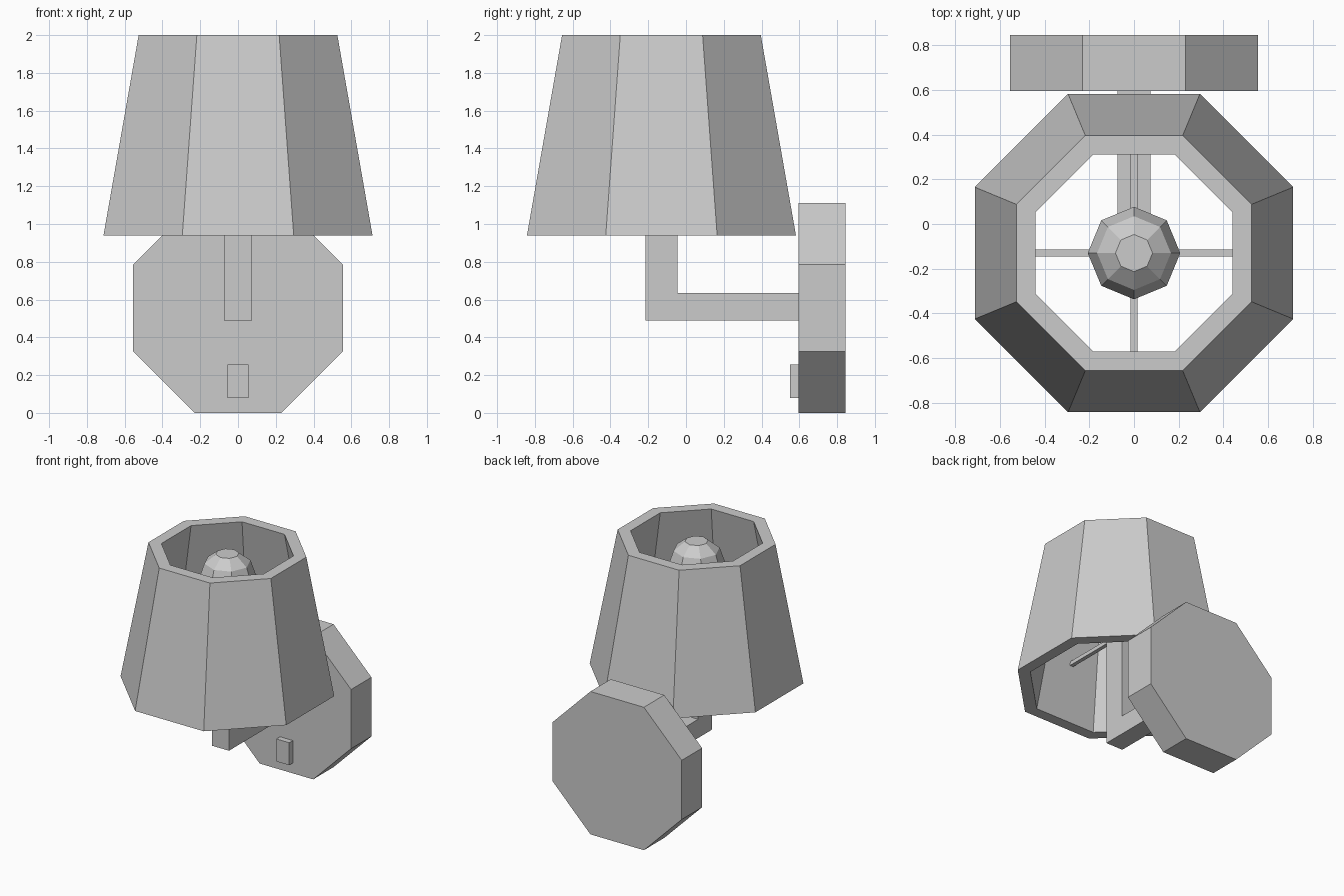
import bpy, bmesh, math
from mathutils import Matrix

cube = bpy.data.objects.get("Cube")
if cube:
    bpy.data.objects.remove(cube, do_unlink=True)

GREY = (0.6, 0.6, 0.6, 1)
grey = bpy.data.materials.new("light_grey")
grey.use_nodes = True
grey.diffuse_color = GREY
grey.node_tree.nodes["Principled BSDF"].inputs["Base Color"].default_value = GREY

AXIS_Y = -0.13           # vertical axis of shade, bulb and post
FLAT = math.cos(math.pi / 8)   # apothem to corner radius of an octagon


def finish(name, bm):
    bmesh.ops.recalc_face_normals(bm, faces=bm.faces)
    mesh = bpy.data.meshes.new(name)
    bm.to_mesh(mesh)
    bm.free()
    mesh.materials.append(grey)
    obj = bpy.data.objects.new(name, mesh)
    bpy.context.collection.objects.link(obj)
    return obj


def box(bm, lo, hi):
    size = [b - a for a, b in zip(lo, hi)]
    mid = [(a + b) / 2 for a, b in zip(lo, hi)]
    bmesh.ops.create_cube(bm, size=1, matrix=Matrix.Translation(mid) @ Matrix.Diagonal((*size, 1)))


def lathe(name, profile, turn, closed):
    """Eight-sided lathe of (radius, height) points; open profiles get end caps."""
    bm = bmesh.new()
    rings = [[bm.verts.new((r * math.cos(turn + i * math.pi / 4),
                            AXIS_Y + r * math.sin(turn + i * math.pi / 4), z))
              for i in range(8)] for r, z in profile]
    pairs = list(zip(rings, rings[1:]))
    if closed:
        pairs.append((rings[-1], rings[0]))
    else:
        bm.faces.new(rings[0])
        bm.faces.new(rings[-1])
    for a, b in pairs:
        for i in range(8):
            j = (i + 1) % 8
            bm.faces.new((a[i], a[j], b[j], b[i]))
    return finish(name, bm)


# Hollow tapered shade
shade = [(0.712, 0.94), (0.526, 2.0), (0.44, 2.0), (0.626, 0.94)]
lathe("shade", [(r / FLAT, z) for r, z in shade], math.pi / 8, True)

# Faceted bulb on a short neck
lathe("bulb", [(0.083, 1.38), (0.083, 1.57), (0.165, 1.655), (0.207, 1.78),
               (0.165, 1.905), (0.083, 1.97)], 0, False)

# Crossed spokes carrying the shade
bm = bmesh.new()
for dx, dy in ((0.555, 0.015), (0.015, 0.555)):
    box(bm, (-dx, AXIS_Y - dy, 1.35), (dx, AXIS_Y + dy, 1.38))
finish("shade_spokes", bm)

# L-shaped arm, side profile pushed out across the width
bm = bmesh.new()
side = [(0.6, 0.49), (-0.215, 0.49), (-0.215, 1.4), (-0.045, 1.4), (-0.045, 0.635), (0.6, 0.635)]
face = bm.faces.new([bm.verts.new((-0.073, y, z)) for y, z in side])
out = bmesh.ops.extrude_face_region(bm, geom=[face])
bmesh.ops.translate(bm, vec=(0.146, 0, 0),
                    verts=[v for v in out["geom"] if isinstance(v, bmesh.types.BMVert)])
finish("arm", bm)

# Octagonal wall plate
bm = bmesh.new()
bmesh.ops.create_cone(bm, cap_ends=True, segments=8, radius1=0.555 / FLAT, radius2=0.555 / FLAT, depth=0.25,
                      matrix=Matrix.Translation((0, 0.72, 0.555)) @ Matrix.Rotation(math.pi / 2, 4, 'X')
                      @ Matrix.Rotation(math.pi / 8, 4, 'Z'))
plate = finish("wall_plate", bm)
# Keep flat sides on top, bottom, left and right whatever the cone's start angle
if max(v.co.z for v in plate.data.vertices) > 0.58 + 0.555:
    plate.data.transform(Matrix.Translation((0, 0, 0.555)) @ Matrix.Rotation(math.pi / 8, 4, 'Y')
                         @ Matrix.Translation((0, 0, -0.555)))

# Switch on the plate
bm = bmesh.new()
box(bm, (-0.055, 0.55, 0.08), (0.055, 0.6, 0.255))
finish("switch", bm)
